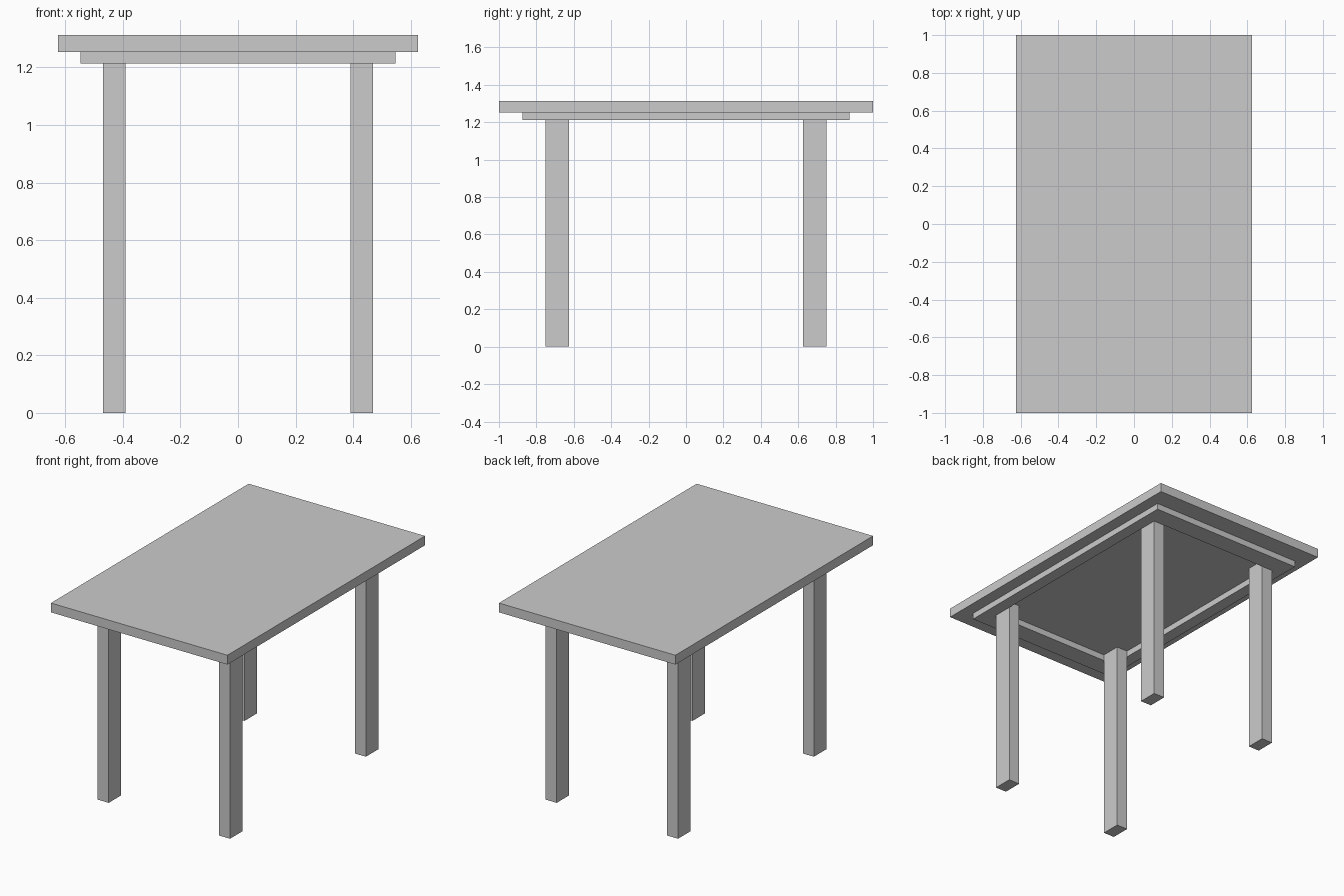
import bpy
import bmesh

if "Cube" in bpy.data.objects:
    bpy.data.objects.remove(bpy.data.objects["Cube"])

HX, HY = 0.625, 1.0                      # half size of the top
Z_APRON, Z_SLAB, Z_TOP = 1.213, 1.253, 1.3125


def add_object(name, bm):
    bmesh.ops.recalc_face_normals(bm, faces=bm.faces)
    mesh = bpy.data.meshes.new(name)
    bm.to_mesh(mesh)
    bm.free()
    obj = bpy.data.objects.new(name, mesh)
    bpy.context.collection.objects.link(obj)
    return obj


def box(name, x0, x1, y0, y1, z0, z1):
    bm = bmesh.new()
    bmesh.ops.create_cube(bm, size=1)
    bmesh.ops.scale(bm, vec=(x1 - x0, y1 - y0, z1 - z0), verts=bm.verts)
    bmesh.ops.translate(bm, vec=((x0 + x1) / 2, (y0 + y1) / 2, (z0 + z1) / 2), verts=bm.verts)
    return add_object(name, bm)


def frame(name, outer, inner, z0, z1):
    # Open rectangular ring; outer and inner are fractions of the top's size
    bm = bmesh.new()
    corners = [(-1, -1), (1, -1), (1, 1), (-1, 1)]
    section = [(outer, z0), (outer, z1), (inner, z1), (inner, z0)]
    rings = [[bm.verts.new((sx * HX * f, sy * HY * f, z)) for f, z in section]
             for sx, sy in corners]
    for i in range(4):
        a, b = rings[i], rings[(i + 1) % 4]
        for j in range(4):
            k = (j + 1) % 4
            bm.faces.new((a[j], b[j], b[k], a[k]))
    return add_object(name, bm)


# Table top
box("table_top", -HX, HX, -HY, HY, Z_SLAB, Z_TOP)

# Shallow apron frame below the top, open in the middle
frame("apron_frame", 0.875, 0.75, Z_APRON, Z_SLAB)

# Four legs, tucked into the inner corners of the apron
for sy, end in ((-1, "front"), (1, "back")):
    for sx, side in ((-1, "left"), (1, "right")):
        xs = sorted((sx * 0.625 * HX, sx * 0.75 * HX))
        ys = sorted((sy * 0.625 * HY, sy * 0.75 * HY))
        box(f"{end}_{side}_leg", *xs, *ys, 0, Z_SLAB)
